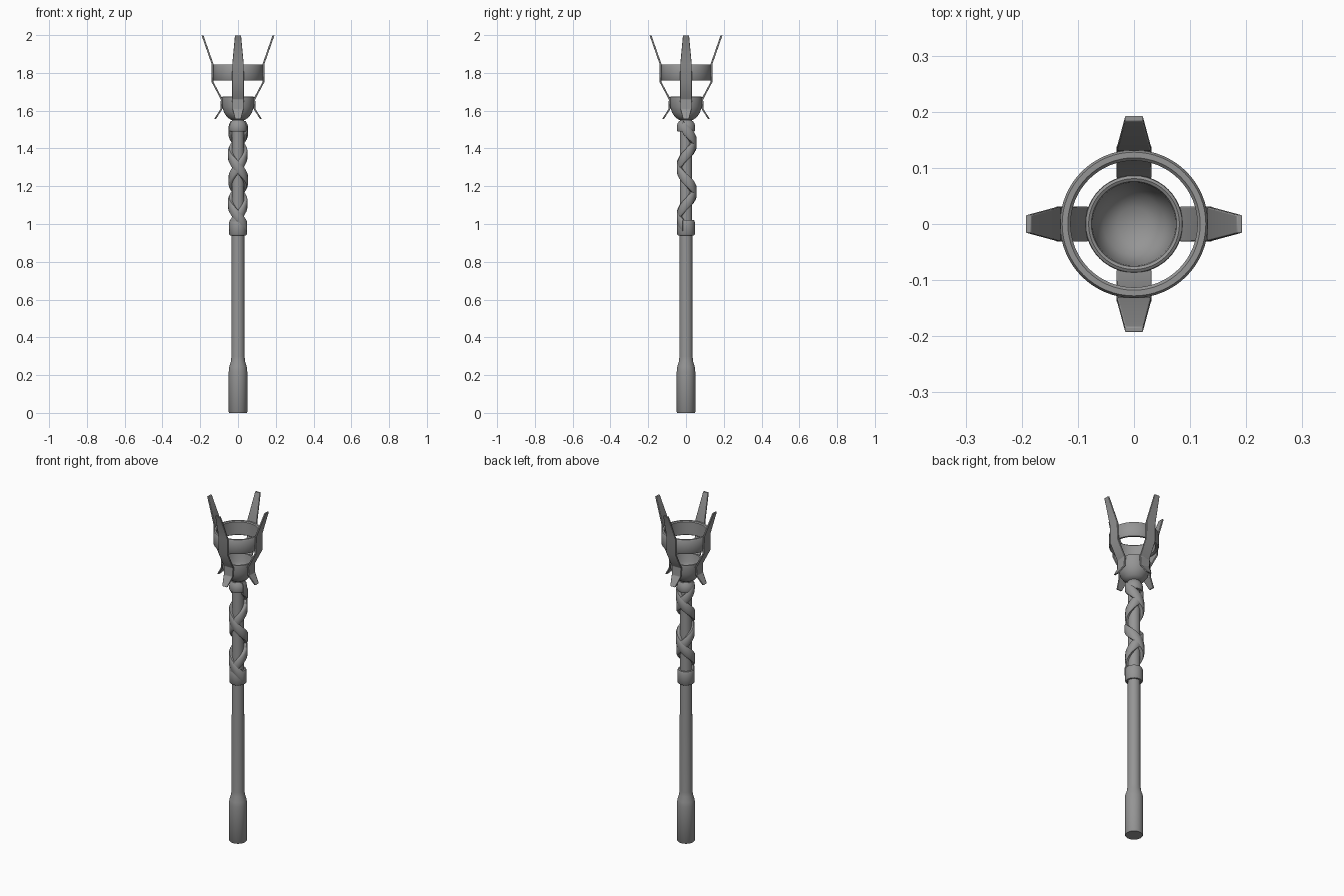
import bpy, bmesh, math
from mathutils import Matrix

cube = bpy.data.objects.get("Cube")
if cube:
    bpy.data.objects.remove(cube, do_unlink=True)

metal = bpy.data.materials.new("grey_metal")
metal.use_nodes = True
GREY = (0.3, 0.3, 0.3, 1)
metal.diffuse_color = GREY
next(n for n in metal.node_tree.nodes if n.type == 'BSDF_PRINCIPLED').inputs["Base Color"].default_value = GREY


def finish(name, bm, angle=40, bevel=0):
    bmesh.ops.remove_doubles(bm, verts=bm.verts, dist=1e-5)
    bmesh.ops.recalc_face_normals(bm, faces=bm.faces)
    mesh = bpy.data.meshes.new(name)
    bm.to_mesh(mesh)
    bm.free()
    mesh.materials.append(metal)
    obj = bpy.data.objects.new(name, mesh)
    bpy.context.collection.objects.link(obj)
    if bevel:
        mod = obj.modifiers.new("soft_edges", 'BEVEL')
        mod.width, mod.segments, mod.limit_method = bevel, 2, 'ANGLE'
    bpy.ops.object.select_all(action='DESELECT')
    obj.select_set(True)
    bpy.context.view_layer.objects.active = obj
    bpy.ops.object.shade_smooth_by_angle(angle=math.radians(angle))
    return obj


def lathe(name, profile, closed=False, steps=48):
    bm = bmesh.new()
    pts = [bm.verts.new((r, 0, z)) for r, z in profile]
    edges = [bm.edges.new(p) for p in zip(pts, pts[1:])]
    if closed:
        edges.append(bm.edges.new((pts[-1], pts[0])))
    bmesh.ops.spin(bm, geom=pts + edges, cent=(0, 0, 0), axis=(0, 0, 1),
                   angle=math.tau, steps=steps)
    return finish(name, bm)


def sweep(bm, sections):
    """Skin a row of equal cross-sections and cap both ends."""
    rows = [[bm.verts.new(p) for p in s] for s in sections]
    n = len(rows[0])
    for a, b in zip(rows, rows[1:]):
        for i in range(n):
            bm.faces.new((a[i], a[(i + 1) % n], b[(i + 1) % n], b[i]))
    bm.faces.new(rows[0])
    bm.faces.new(rows[-1])


# Shaft with a thicker pommel
lathe("shaft", [(0, 0), (0.046, 0), (0.049, 0.004), (0.049, 0.22), (0.046, 0.245),
                (0.037, 0.275), (0.035, 0.3), (0.033, 1.0), (0.033, 1.56), (0, 1.56)])

# Cuff under the grip
lathe("grip_cuff", [(0.034, 0.94), (0.043, 0.94), (0.047, 0.945), (0.047, 1.01),
                    (0.043, 1.02), (0.034, 1.02)], closed=True)


# Two opposed straps that cross at the front and back of the grip
def strap(name, hand, radius):
    bm = bmesh.new()
    pitch, low, high, half = 0.26, 0.99, 1.51, 0.034
    sections = []
    for i in range(121):
        z = low + (high - low) * i / 120
        turn = math.tau * (z - 1.17) / pitch
        a = math.pi / 2 + hand * turn
        out = radius + 0.004 * math.cos(turn)
        ring = [(0.031, -half), (out - 0.006, -half), (out, -half * 0.7),
                (out, half * 0.7), (out - 0.006, half), (0.031, half)]
        sections.append([(r * math.cos(a), r * math.sin(a), z + dz) for r, dz in ring])
    sweep(bm, sections)
    finish(name, bm, 50)


strap("grip_strap_left_hand", 1, 0.049)
strap("grip_strap_right_hand", -1, 0.052)
lathe("grip_collar", [(0.03, 1.49), (0.045, 1.49), (0.049, 1.5), (0.046, 1.53),
                      (0.036, 1.545), (0.03, 1.545)], closed=True)

# Bowl
lathe("bowl", [(0, 1.55), (0.034, 1.55), (0.056, 1.564), (0.074, 1.59), (0.083, 1.62),
               (0.087, 1.665), (0.086, 1.672), (0.081, 1.675), (0.076, 1.672),
               (0.074, 1.664), (0.07, 1.625), (0.055, 1.59), (0.03, 1.573), (0, 1.568)])

# Floating ring held by the prongs
lathe("ring", [(0.113, 1.764), (0.118, 1.76), (0.128, 1.76), (0.132, 1.766),
               (0.132, 1.839), (0.128, 1.845), (0.118, 1.845), (0.113, 1.84)],
      closed=True, steps=64)

# Four bent prongs: radius, height, half width
PRONG = [(0.122, 1.555, 0.016), (0.088, 1.608, 0.029), (0.086, 1.66, 0.031),
         (0.135, 1.752, 0.031), (0.136, 1.85, 0.03), (0.188, 1.999, 0.016)]
for k, side in enumerate(("left", "back", "right", "front")):
    bm = bmesh.new()
    sweep(bm, [[(r - 0.005, -w, z), (r + 0.005, -w, z), (r + 0.005, w, z), (r - 0.005, w, z)]
               for r, z, w in PRONG])
    bmesh.ops.rotate(bm, verts=bm.verts, matrix=Matrix.Rotation(k * math.pi / 2, 3, 'Z'))
    finish(side + "_prong", bm, 30, 0.002)
